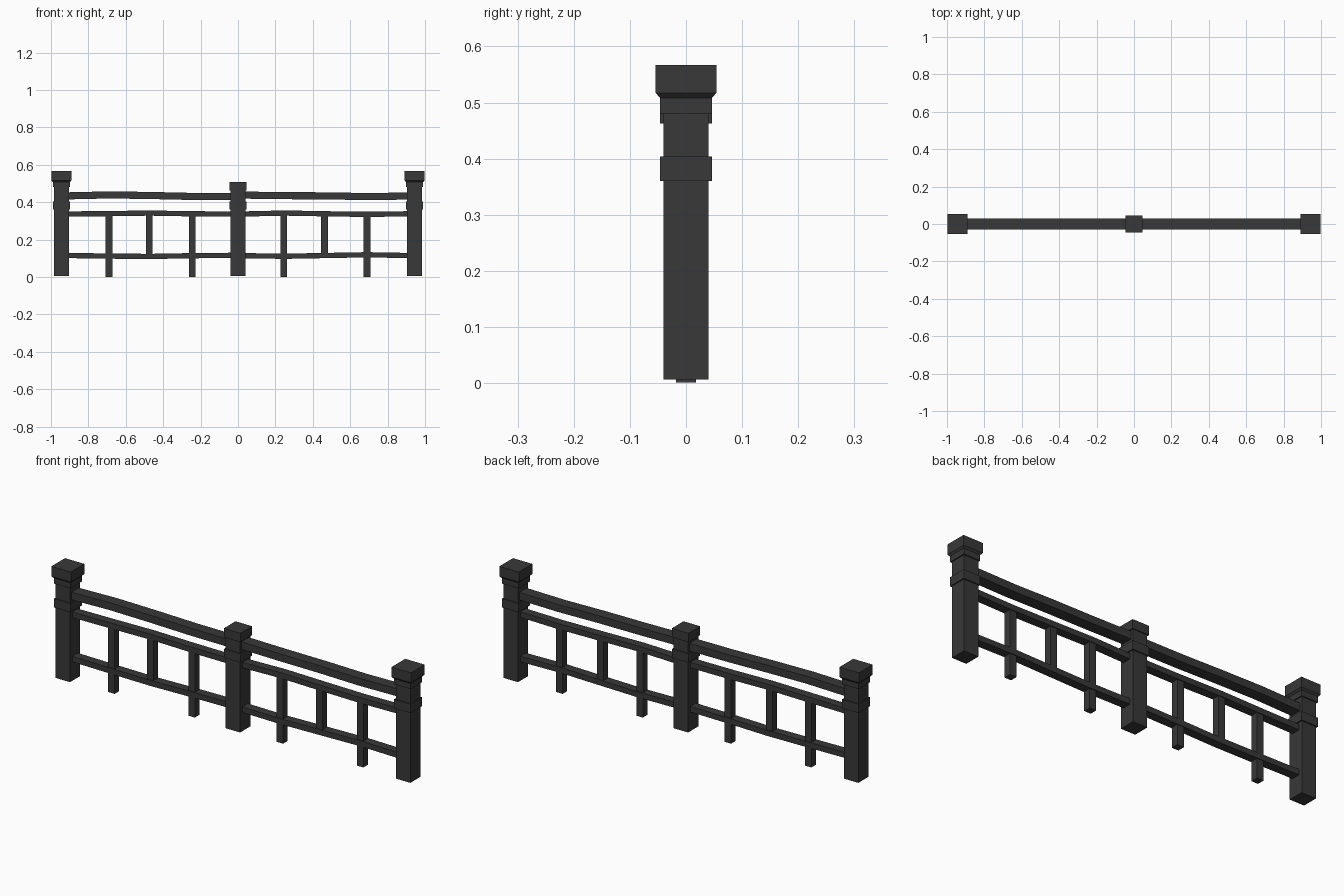
import bpy, bmesh

if "Cube" in bpy.data.objects:
    bpy.data.objects.remove(bpy.data.objects["Cube"])


def loft(name, sections, axis):
    """Skin rectangular sections: each is a list of four corner points."""
    bm = bmesh.new()
    rings = [[bm.verts.new(p) for p in s] for s in sections]
    for a, b in zip(rings, rings[1:]):
        for i in range(4):
            j = (i + 1) % 4
            bm.faces.new((a[i], a[j], b[j], b[i]))
    bm.faces.new(rings[0][::-1])
    bm.faces.new(rings[-1])
    bmesh.ops.recalc_face_normals(bm, faces=bm.faces)
    me = bpy.data.meshes.new(name)
    bm.to_mesh(me)
    bm.free()
    ob = bpy.data.objects.new(name, me)
    bpy.context.collection.objects.link(ob)
    ob.data.materials.append(iron)
    return ob


def column(name, x, profile):
    """Square column from (half width, z) pairs."""
    return loft(name, [[(x - r, -r, z), (x + r, -r, z), (x + r, r, z), (x - r, r, z)]
                       for r, z in profile], 'z')


def rail(name, path, half_y, half_z):
    """Rectangular rail following (x, centre z) pairs."""
    return loft(name, [[(x, -half_y, z - half_z), (x, half_y, z - half_z),
                        (x, half_y, z + half_z), (x, -half_y, z + half_z)]
                       for x, z in path], 'x')


iron = bpy.data.materials.new("dark_iron")
iron.diffuse_color = (0.04, 0.04, 0.04, 1)
iron.use_nodes = True
iron.node_tree.nodes["Principled BSDF"].inputs["Base Color"].default_value = iron.diffuse_color

# Posts with bands and caps
for side, x in (("left", -0.944), ("right", 0.944)):
    column(f"{side}_post", x, [(0.04, 0.006), (0.04, 0.49)])
    column(f"{side}_post_cap", x, [(0.046, 0.48), (0.046, 0.508), (0.054, 0.517), (0.054, 0.567)])
    column(f"{side}_post_band", x, [(0.046, 0.36), (0.046, 0.404)])
column("middle_post", 0, [(0.04, 0.006), (0.04, 0.47)])
column("middle_post_cap", 0, [(0.046, 0.463), (0.046, 0.508)])
column("middle_post_band", 0, [(0.046, 0.36), (0.046, 0.404)])

# Slightly wavy rails: centre height at even stations along each span
heights = {
    "top_rail": (0.029, 0.019, (0.434, 0.439, 0.436, 0.431, 0.430),
                 (0.438, 0.435, 0.434, 0.430, 0.433)),
    "middle_rail": (0.022, 0.014, (0.337, 0.339, 0.342, 0.338, 0.337),
                    (0.337, 0.342, 0.338, 0.335, 0.338)),
    "lower_rail": (0.022, 0.014, (0.115, 0.112, 0.110, 0.114, 0.116),
                   (0.114, 0.111, 0.115, 0.119, 0.115)),
}
for name, (hy, hz, left, right) in heights.items():
    for side, x0, zs in (("left", -0.91, left), ("right", 0.03, right)):
        rail(f"{side}_{name}", [(x0 + 0.22 * i, z) for i, z in enumerate(zs)], hy, hz)

# Balusters: the centre one of each panel stops at the lower rail
for i, x in enumerate((-0.69, -0.475, -0.245, 0.245, 0.463, 0.69)):
    bottom = 0.115 if i in (1, 4) else 0.001
    column(f"baluster_{i + 1}", x, [(0.018, bottom), (0.018, 0.335)])
